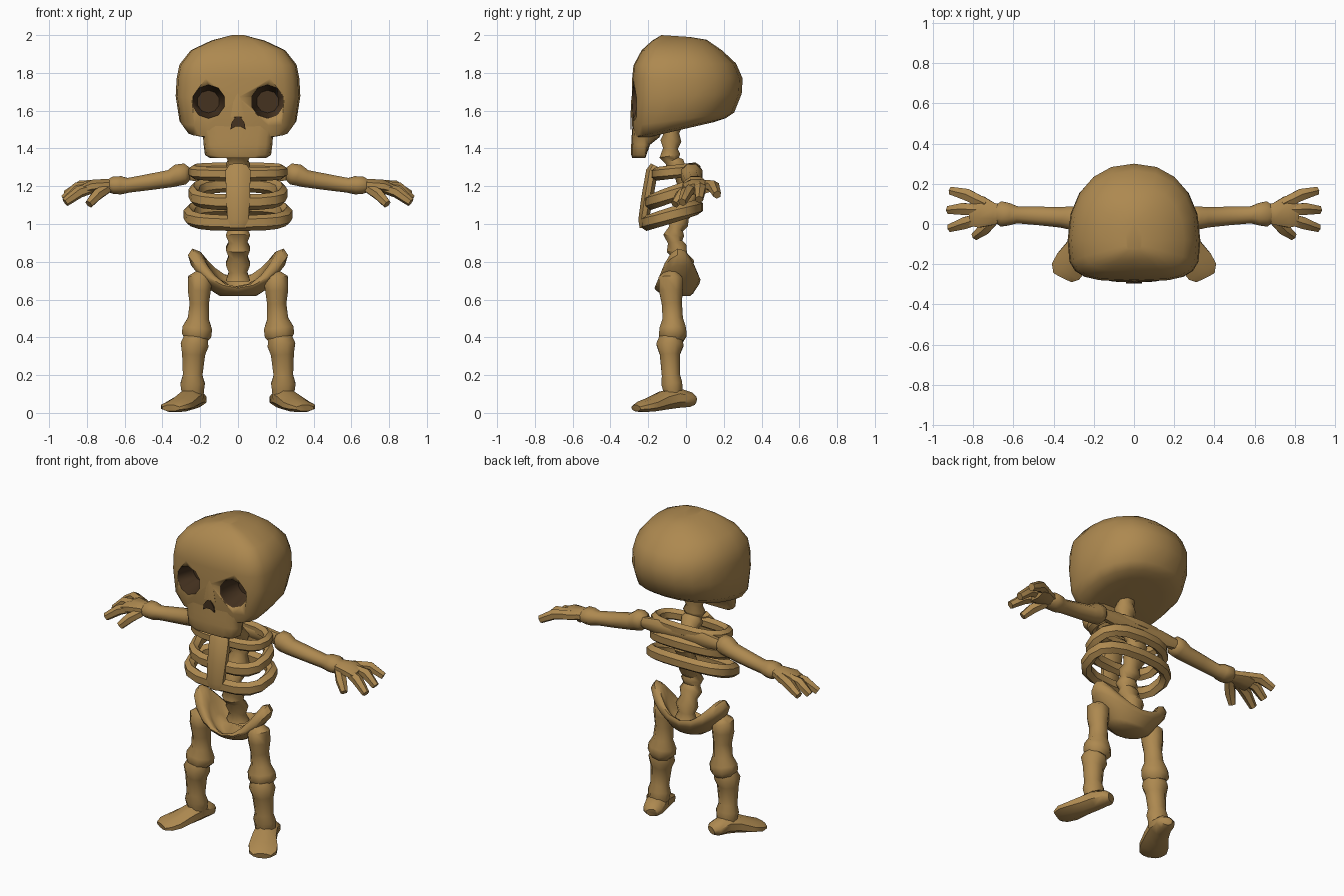
import bpy, bmesh, math
from mathutils import Vector


def material(name, rgb):
    m = bpy.data.materials.new(name)
    m.diffuse_color = (*rgb, 1)
    return m


BONE = material("bone", (0.42, 0.25, 0.08))
DARK = material("dark_hollow", (0.06, 0.032, 0.014))


def loft(name, rings, closed=False, angle=50, mat=0):
    """Skin a list of equal-sized point rings into one object."""
    bm = bmesh.new()
    vs = [[bm.verts.new(p) for p in r] for r in rings]
    n = len(vs[0])
    pairs = list(zip(vs, vs[1:])) + ([(vs[-1], vs[0])] if closed else [])
    for a, b in pairs:
        for i in range(n):
            j = (i + 1) % n
            bm.faces.new((a[i], a[j], b[j], b[i]))
    if not closed:
        bm.faces.new(vs[0])
        bm.faces.new(vs[-1])
    bmesh.ops.recalc_face_normals(bm, faces=bm.faces)
    for f in bm.faces:
        f.material_index = mat
    me = bpy.data.meshes.new(name)
    bm.to_mesh(me)
    bm.free()
    ob = bpy.data.objects.new(name, me)
    bpy.context.collection.objects.link(ob)
    me.materials.append(BONE)
    me.materials.append(DARK)
    bpy.ops.object.select_all(action='DESELECT')
    ob.select_set(True)
    bpy.context.view_layer.objects.active = ob
    bpy.ops.object.shade_smooth_by_angle(angle=math.radians(angle))
    return ob


def tube(name, pts, up=(0, 0, 1), n=8, closed=False, side=1):
    """Tube through (x, y, z, width radius, height radius) points."""
    P = [Vector((p[0] * side, p[1], p[2])) for p in pts]
    rings, k = [], len(P)
    for i, c in enumerate(P):
        a = P[i - 1] if closed or i else P[i]
        b = P[(i + 1) % k] if closed or i < k - 1 else P[i]
        t = (b - a).normalized()
        s = t.cross(Vector(up)).normalized()
        u = s.cross(t)
        w, h = pts[i][3], pts[i][4]
        rings.append([c + s * w * math.cos(q) + u * h * math.sin(q)
                      for q in (2 * math.pi * (j + 0.5) / n for j in range(n))])
    return loft(name, rings, closed)


def power(v, p):
    return math.copysign(abs(v) ** p, v)


def oval(zf, zb, hw, yf, yb, c, n=20, pf=0.55, pb=0.9):
    """Rounded ring: squarish in front, rounder behind, tilted from zf to zb."""
    out = []
    for i in range(n):
        a = 2 * math.pi * i / n
        s = math.sin(a)
        p = pf if s < 0 else pb
        y = c + power(s, p) * ((c - yf) if s < 0 else (yb - c))
        t = (y - yf) / (yb - yf)
        out.append((power(math.cos(a), p) * hw, y, zf + (zb - zf) * t))
    return out


# Cranium
skull = loft("skull", [oval(*r, -0.08) for r in [
    (1.45, 1.54, 0.20, -0.24, 0.15),
    (1.46, 1.56, 0.27, -0.275, 0.21),
    (1.52, 1.59, 0.31, -0.285, 0.255),
    (1.67, 1.69, 0.33, -0.285, 0.295),
    (1.77, 1.77, 0.325, -0.285, 0.30),
    (1.84, 1.85, 0.31, -0.278, 0.265),
    (1.92, 1.92, 0.25, -0.235, 0.19),
    (1.97, 1.975, 0.14, -0.18, 0.11),
    (2.00, 1.99, 0.04, -0.13, 0.02)]])

# Eye sockets cut out of the cranium
for side, label in ((-1, "right"), (1, "left")):
    ring = [(math.cos(a), math.sin(a)) for a in
            (2 * math.pi * (i + 0.5) / 10 for i in range(10))]
    cutter = loft(label + "_socket_cutter",
                  [[(side * 0.157 + r * x, y, 1.648 + r * z) for x, z in ring]
                   for y, r in ((-0.36, 0.096), (-0.27, 0.088), (-0.14, 0.06))], mat=1)
    mod = skull.modifiers.new(label + "_socket", 'BOOLEAN')
    mod.operation = 'DIFFERENCE'
    mod.solver = 'EXACT'
    mod.object = cutter
    bpy.context.view_layer.objects.active = skull
    bpy.ops.object.modifier_apply(modifier=mod.name)
    bpy.data.objects.remove(cutter)

# Upper jaw, nose bridge and nose hole
loft("jaw", [oval(z, z, hw, yf, yb, -0.22, 16, 0.6, 0.6) for z, hw, yf, yb in [
    (1.54, 0.22, -0.282, -0.10), (1.46, 0.185, -0.288, -0.14),
    (1.42, 0.182, -0.29, -0.19), (1.365, 0.175, -0.29, -0.21),
    (1.35, 0.15, -0.285, -0.215)]])
tube("nose_bridge", [(0, -0.268, 1.73, 0.03, 0.012), (0, -0.277, 1.64, 0.03, 0.015),
                     (0, -0.278, 1.565, 0.045, 0.015)], up=(0, -1, 0), n=6)
hole = [(-0.04, 1.50), (-0.015, 1.515), (0.015, 1.515), (0.04, 1.50),
        (0.035, 1.535), (0.012, 1.568), (-0.012, 1.568), (-0.035, 1.535)]
loft("nose_hole", [[(x, y, z) for x, z in hole] for y in (-0.288, -0.295)], mat=1)

# Spine with alternating thick and thin vertebrae
spine = [(-0.07, 1.53), (-0.08, 1.44), (-0.085, 1.36), (-0.06, 1.31), (0.0, 1.24),
         (0.02, 1.16), (0.0, 1.08), (-0.04, 1.01), (-0.065, 0.94), (-0.05, 0.87),
         (-0.01, 0.79), (0.0, 0.70)]
fine = []
for i, (y, z) in enumerate(spine):
    fine.append((0, y, z, 0.07, 0.06))
    if i < len(spine) - 1:
        y2, z2 = spine[i + 1]
        fine.append((0, (y + y2) / 2, (z + z2) / 2, 0.053, 0.042))
tube("spine", fine, up=(0, -1, 0))

# Rib hoops, sloping down towards the front
for name, zf, zb, hw, yf, yb, w, h in [
        ("collar_rib", 1.265, 1.29, 0.235, -0.16, 0.05, 0.03, 0.036),
        ("middle_rib", 1.115, 1.21, 0.235, -0.19, 0.07, 0.032, 0.042),
        ("lower_rib", 1.005, 1.09, 0.26, -0.21, 0.06, 0.034, 0.042)]:
    path = oval(zf, zb, hw, yf, yb, -0.06, 16, 0.7, 0.8)
    tube(name, [(*p, w, h) for p in path], n=6, closed=True)

# Breastbone and shoulder bar
tube("breastbone", [(0, -0.165, 1.31, 0.05, 0.025), (0, -0.18, 1.28, 0.072, 0.034),
                    (0, -0.205, 1.14, 0.068, 0.034), (0, -0.225, 1.02, 0.06, 0.03),
                    (0, -0.225, 0.98, 0.045, 0.022)], up=(0, -1, 0))
tube("shoulder_bar", [(x, 0.045, 1.265, 0.03, r) for x, r in
                      ((-0.27, 0.035), (-0.16, 0.05), (0, 0.042), (0.16, 0.05), (0.27, 0.035))])


# Pelvis bowl: outer shell, flared rim, inner shell
def hip_ring(s, drop):
    out = []
    for i in range(20):
        a = 2 * math.pi * i / 20
        x, y = math.cos(a), math.sin(a)
        rim = 0.775 + 0.085 * math.cos(2 * a) + 0.025 * y
        out.append((0.26 * s * x, -0.045 + 0.12 * (0.3 + 0.7 * s) * y,
                    rim + (0.62 - rim) * drop))
    return out


loft("pelvis", [hip_ring(s, d) for s, d in
                [(0.38, 1.0), (0.55, 0.88), (0.75, 0.6), (0.96, 0.32), (1.02, 0.1),
                 (0.93, -0.04), (0.78, 0.02), (0.62, 0.3), (0.45, 0.6), (0.25, 0.7)]])

for side, label in ((-1, "right"), (1, "left")):
    # Leg bones
    tube(label + "_thigh", [(0.185, -0.075, 0.74, 0.035, 0.04), (0.20, -0.08, 0.71, 0.07, 0.07),
                            (0.205, -0.08, 0.65, 0.066, 0.068), (0.205, -0.075, 0.58, 0.055, 0.058),
                            (0.21, -0.07, 0.50, 0.06, 0.058), (0.215, -0.07, 0.45, 0.085, 0.075),
                            (0.22, -0.07, 0.41, 0.085, 0.08), (0.225, -0.07, 0.38, 0.06, 0.06)],
         up=(0, -1, 0), side=side)
    tube(label + "_shin", [(0.22, -0.08, 0.41, 0.065, 0.06), (0.23, -0.085, 0.36, 0.08, 0.078),
                           (0.235, -0.085, 0.31, 0.066, 0.058), (0.24, -0.08, 0.20, 0.056, 0.052),
                           (0.24, -0.075, 0.155, 0.07, 0.06), (0.24, -0.07, 0.12, 0.065, 0.055),
                           (0.24, -0.07, 0.07, 0.06, 0.05)],
         up=(0, -1, 0), side=side)
    # Foot, turned outwards
    tube(label + "_foot", [(0.21, 0.045, 0.065, 0.035, 0.025), (0.22, 0.02, 0.07, 0.06, 0.042),
                           (0.24, -0.05, 0.08, 0.068, 0.058), (0.27, -0.12, 0.065, 0.075, 0.052),
                           (0.31, -0.19, 0.042, 0.09, 0.038), (0.34, -0.235, 0.032, 0.085, 0.03),
                           (0.355, -0.265, 0.025, 0.055, 0.018)], side=side)
    # Arm bone
    tube(label + "_arm", [(0.255, 0.03, 1.265, 0.035, 0.035), (0.28, 0.03, 1.265, 0.06, 0.06),
                          (0.315, 0.03, 1.26, 0.062, 0.062), (0.36, 0.033, 1.24, 0.055, 0.05),
                          (0.47, 0.04, 1.222, 0.05, 0.046), (0.58, 0.045, 1.205, 0.045, 0.042),
                          (0.62, 0.048, 1.205, 0.06, 0.052), (0.66, 0.05, 1.205, 0.068, 0.05),
                          (0.69, 0.05, 1.2, 0.045, 0.035)], side=side)
    # Palm and digits
    tube(label + "_palm", [(0.65, 0.05, 1.205, 0.045, 0.036), (0.70, 0.05, 1.205, 0.06, 0.036),
                           (0.76, 0.06, 1.20, 0.085, 0.038), (0.81, 0.065, 1.185, 0.08, 0.03)],
         side=side)
    digits = [("outer_finger", (0.74, 0.10, 1.205), (0.83, 0.145, 1.20), (0.91, 0.165, 1.155)),
              ("middle_finger", (0.77, 0.07, 1.20), (0.85, 0.075, 1.19), (0.92, 0.07, 1.13)),
              ("inner_finger", (0.76, 0.03, 1.195), (0.84, 0.005, 1.17), (0.915, -0.02, 1.115)),
              ("thumb", (0.69, 0.03, 1.19), (0.745, -0.025, 1.155), (0.79, -0.06, 1.105))]
    for name, a, b, c in digits:
        tube(f"{label}_{name}", [(*a, 0.03, 0.028), (*b, 0.034, 0.032), (*c, 0.022, 0.024)],
             n=6, side=side)
